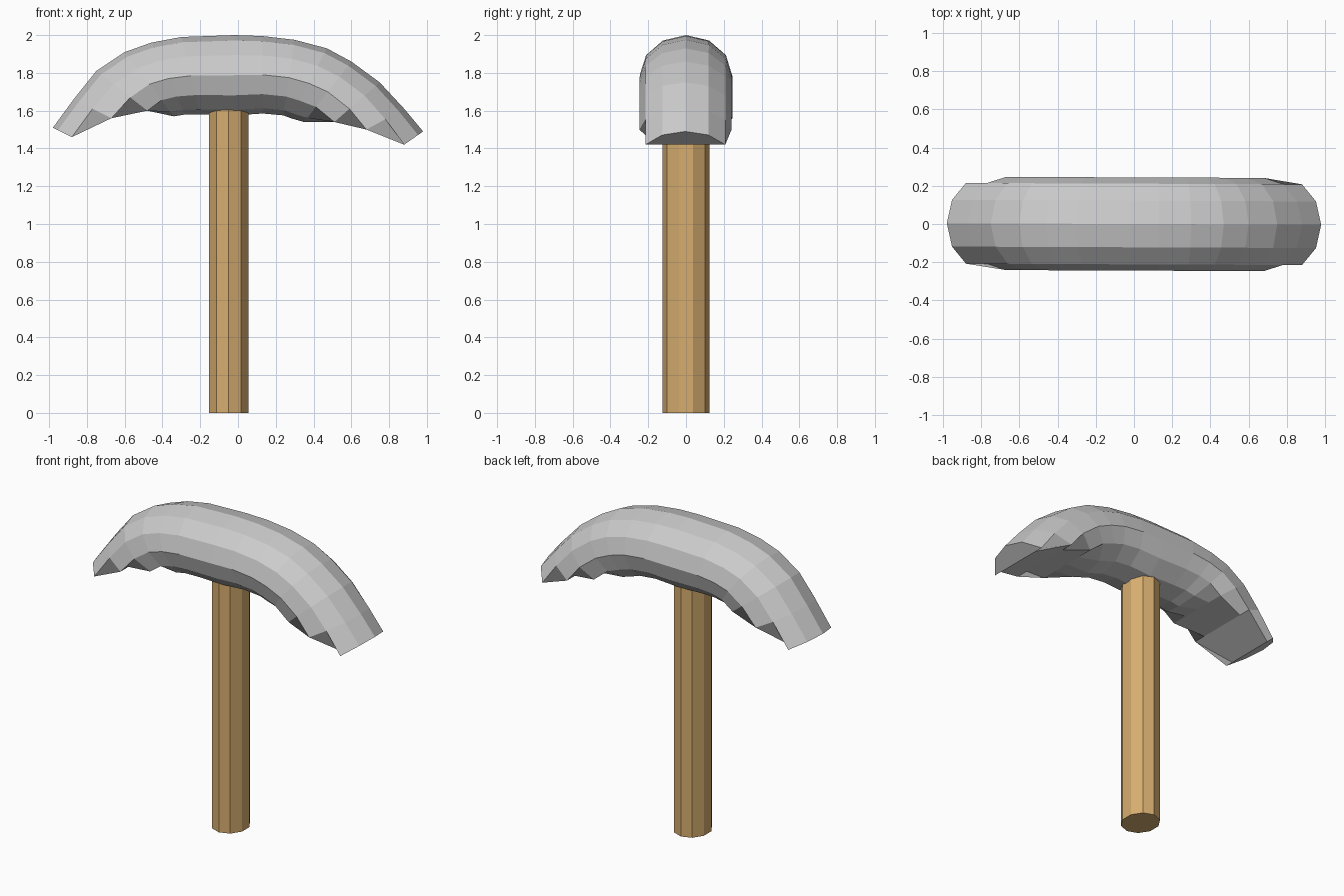
import bpy, bmesh
from math import sin, cos, pi, radians

if "Cube" in bpy.data.objects:
    bpy.data.objects.remove(bpy.data.objects["Cube"])

HALF_W = 0.244
# Each station: top x, z; vector across the tube dx, dz; angle where the flat underside cuts it
STATIONS = [
    (-0.98, 1.51, 0.40, -0.20, 60),
    (-0.87, 1.66, 0.40, -0.20, 90),
    (-0.75, 1.81, 0.36, -0.28, 120),
    (-0.60, 1.91, 0.26, -0.34, 180),
    (-0.46, 1.96, 0.18, -0.38, 180),
    (-0.30, 1.99, 0.10, -0.41, 180),
    (-0.02, 2.00, 0.00, -0.425, 180),
    (0.13, 1.995, 0.00, -0.41, 180),
    (0.30, 1.975, -0.06, -0.40, 180),
    (0.47, 1.93, -0.19, -0.37, 180),
    (0.60, 1.86, -0.25, -0.32, 180),
    (0.75, 1.75, -0.32, -0.28, 120),
    (0.88, 1.61, -0.40, -0.22, 90),
    (0.98, 1.49, -0.40, -0.28, 60),
]


def make_object(name, bm):
    bmesh.ops.recalc_face_normals(bm, faces=bm.faces[:])
    me = bpy.data.meshes.new(name)
    bm.to_mesh(me)
    bm.free()
    ob = bpy.data.objects.new(name, me)
    bpy.context.collection.objects.link(ob)
    return ob


def loft(rings):
    bm = bmesh.new()
    loops = [[bm.verts.new(p) for p in ring] for ring in rings]
    n = len(loops[0])
    for a, b in zip(loops, loops[1:]):
        for i in range(n):
            j = (i + 1) % n
            bm.faces.new((a[i], a[j], b[j], b[i]))
    bm.faces.new(loops[0])
    bm.faces.new(loops[-1])
    return bm


def head_ring(x, z, dx, dz, cut):
    ring = []
    for k in range(12):
        ang = k * 30
        side = 1 if ang <= 180 else -1
        ang = min(ang, 360 - ang)
        a = radians(min(ang, cut))
        t = (1 - cos(a)) / 2
        y = HALF_W * sin(a) * side
        if ang > cut:                       # flat underside
            y *= (180 - ang) / (180 - cut)
        px = x + dx * t
        ring.append((px, y - 0.004 * px, z + dz * t))
    return ring


# Curved hammer head with flat-cut ends
make_object("hammer_head", loft([head_ring(*s) for s in STATIONS]))

# Ten-sided wooden handle
handle = make_object("handle", loft([
    [(-0.05 + 0.11 * sin(i * pi / 5), -0.124 * cos(i * pi / 5), z) for i in range(10)]
    for z in (0.0, 1.66)]))
wood = bpy.data.materials.new("wood")
wood.diffuse_color = (0.68, 0.42, 0.16, 1)
wood.use_nodes = True
wood.node_tree.nodes["Principled BSDF"].inputs["Base Color"].default_value = wood.diffuse_color
handle.data.materials.append(wood)
